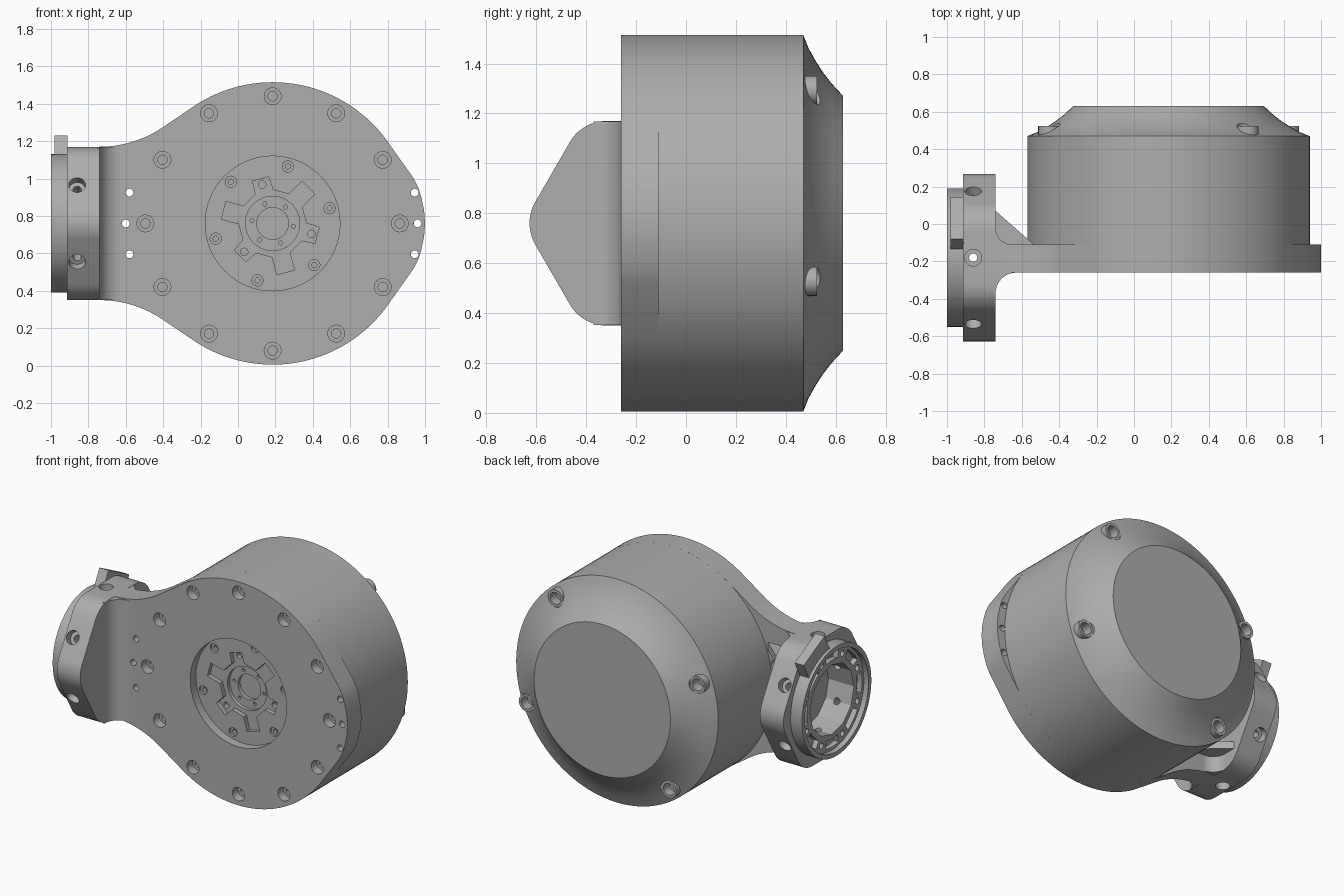
import bpy, bmesh
from math import sin, cos, pi, radians, sqrt
from mathutils import Matrix

if "Cube" in bpy.data.objects:
    bpy.data.objects.remove(bpy.data.objects["Cube"])

metal = bpy.data.materials.new("grey metal")
metal.use_nodes = True
grey = (0.42, 0.42, 0.42, 1)
metal.diffuse_color = grey
metal.node_tree.nodes["Principled BSDF"].inputs["Base Color"].default_value = grey

# Local frames: drive axis along y, flange axis along x
DRIVE = Matrix(((1, 0, 0, 0.185), (0, 0, 1, 0), (0, 1, 0, 0.76), (0, 0, 0, 1)))
FLANGE = Matrix(((0, 0, 1, 0), (1, 0, 0, -0.18), (0, 1, 0, 0.76), (0, 0, 0, 1)))


def polar(r, a):
    return r * cos(a), r * sin(a)


def circle(r, n=24, at=(0, 0)):
    return [(at[0] + r * cos(2 * pi * i / n), at[1] + r * sin(2 * pi * i / n)) for i in range(n)]


def arc(r, a, b, n, at=(0, 0)):
    steps = [radians(a + (b - a) * i / n) for i in range(n + 1)]
    return [(at[0] + r * cos(t), at[1] + r * sin(t)) for t in steps]


def loft(bm, rings, frame):
    """Closed solid through rings of (outline, height)."""
    loops = [[bm.verts.new(frame @ Matrix.Translation((x, y, h)).translation) for x, y in pts]
             for pts, h in rings]
    n = len(loops[0])
    for lo, hi in zip(loops, loops[1:]):
        for i in range(n):
            j = (i + 1) % n
            bm.faces.new((lo[i], lo[j], hi[j], hi[i]))
    bm.faces.new(loops[0][::-1])
    bm.faces.new(loops[-1])


def prism(bm, pts, h0, h1, frame=DRIVE):
    loft(bm, [(pts, h0), (pts, h1)], frame)


def lathe(bm, profile, frame=DRIVE, n=24, at=(0, 0)):
    loft(bm, [(circle(r, n, at), h) for r, h in profile], frame)


def finish(name, bm):
    bmesh.ops.recalc_face_normals(bm, faces=bm.faces)
    mesh = bpy.data.meshes.new(name)
    bm.to_mesh(mesh)
    bm.free()
    mesh.materials.append(metal)
    obj = bpy.data.objects.new(name, mesh)
    bpy.context.collection.objects.link(obj)
    return obj


def activate(obj):
    bpy.ops.object.select_all(action='DESELECT')
    obj.select_set(True)
    bpy.context.view_layer.objects.active = obj


def cut(obj, bm):
    cutter = finish("cutter", bm)
    cutter.hide_render = True
    mod = obj.modifiers.new("cut", 'BOOLEAN')
    mod.operation, mod.solver, mod.object = 'DIFFERENCE', 'EXACT', cutter
    activate(obj)
    bpy.ops.object.modifier_apply(modifier=mod.name)
    bpy.data.objects.remove(cutter)


def smooth(obj):
    activate(obj)
    bpy.ops.object.shade_smooth_by_angle(angle=radians(28))


# Motor housing with a hollow-curved rear cover
boss_spots = [polar(0.68, radians(a)) for a in (51.5, 160, 231.5, 340)]
bm = bmesh.new()
lathe(bm, [(0.755, -0.112), (0.755, 0.47), (0.70, 0.492), (0.65, 0.52), (0.605, 0.549),
           (0.56, 0.584), (0.51, 0.63)], n=96)
housing = finish("motor_housing", bm)
bm = bmesh.new()
for spot in boss_spots:
    lathe(bm, [(0.058, 0.44), (0.058, 0.7)], at=spot)
cut(housing, bm)
smooth(housing)

# Screw bosses on the rear cover
bm = bmesh.new()
for spot in boss_spots:
    lathe(bm, [(0.058, 0.43), (0.058, 0.525), (0.04, 0.525), (0.04, 0.46)], at=spot)
smooth(finish("cover_bosses", bm))

# Front plate: disc with a blunt right tip and a flared neck on the left
half = [(0.815, 0), (0.81, 0.07), (0.795, 0.14), (0.78, 0.19), (0.755, 0.24)]
half += arc(0.755, 35, 124, 40)
half += arc(0.6, -56, -90, 12, at=(-0.925, 1.01)) + [(-0.96, 0.41)]
bm = bmesh.new()
prism(bm, half + [(x, -y) for x, y in half[:0:-1]], -0.26, -0.11)
plate = finish("front_plate", bm)

# Centre recess, bolt counterbores and dowel holes
bm = bmesh.new()
lathe(bm, [(0.36, -0.4), (0.36, -0.2)], n=64)
for i in range(12):
    lathe(bm, [(0.045, -0.4), (0.045, -0.2), (0.025, -0.2), (0.025, -0.14)],
          at=polar(0.68, i * pi / 6))
for x, z in ((0.775, 0), (0.76, 0.165), (0.76, -0.165), (-0.785, 0), (-0.765, 0.165), (-0.765, -0.165)):
    lathe(bm, [(0.021, -0.4), (0.021, 0)], at=(x, z), n=16)
cut(plate, bm)

# Six-armed pocket and the screws round it
star = []
for i in range(6):
    a = radians(45 + 60 * i)
    tip = 0.25 if i % 2 else 0.275
    star += [polar(r, a + s) for r, s in ((0.18, -0.27), (tip, -0.18), (tip, 0.18), (0.18, 0.27))]
bm = bmesh.new()
prism(bm, star, -0.3, -0.17)
for i in range(6):
    lathe(bm, [(0.03, -0.3), (0.03, -0.185), (0.014, -0.185), (0.014, -0.16)],
          at=polar(0.315, radians(15 + 60 * i)))
cut(plate, bm)

# Hub bore, arm holes, then centre bore and pin holes
bm = bmesh.new()
lathe(bm, [(0.145, -0.3), (0.145, -0.145)], n=48)
for i in range(3):
    lathe(bm, [(0.02, -0.3), (0.02, -0.14)], at=polar(0.215, radians(105 + 120 * i)))
cut(plate, bm)
bm = bmesh.new()
lathe(bm, [(0.085, -0.3), (0.085, -0.12)], n=48)
for i in range(6):
    lathe(bm, [(0.011, -0.3), (0.011, -0.13)], at=polar(0.112, radians(52 + 60 * i)), n=12)
cut(plate, bm)
smooth(plate)

# Rounded hexagonal side flange
corner = 0.17
outline = []
for i in range(6):
    reach = (0.41 - corner) / cos(pi / 6)
    outline += arc(corner, 60 * i - 30, 60 * i + 30, 10, at=polar(reach, radians(60 * i)))
bm = bmesh.new()
prism(bm, outline, -0.915, -0.74, FLANGE)
flange = finish("side_flange", bm)

# Bore and six radial counterbored screw holes
bm = bmesh.new()
prism(bm, circle(0.235, 12), -1.1, -0.775, FLANGE)
cut(flange, bm)
bm = bmesh.new()
for i in range(6):
    turn = Matrix.Rotation(radians(30 + 60 * i), 4, 'Z') @ Matrix.Rotation(pi / 2, 4, 'Y')
    lathe(bm, [(0.022, 0.17), (0.022, 0.36), (0.045, 0.36), (0.045, 0.6)],
          FLANGE @ Matrix.Translation((0, 0, -0.86)) @ turn)
lathe(bm, [(0.02, -0.8), (0.02, -0.755)], FLANGE, n=16)
cut(flange, bm)
smooth(flange)

# Coupling ring with stepped face, arc slots and screw holes
bm = bmesh.new()
lathe(bm, [(0.37, -0.91), (0.37, -1.0), (0.34, -1.0), (0.34, -0.965)], FLANGE, n=72)
ring = finish("coupling_ring", bm)
bm = bmesh.new()
prism(bm, circle(0.235, 12), -1.1, -0.8, FLANGE)
for i in range(8):
    a = 45 * i
    prism(bm, arc(0.32, a - 13, a + 13, 6) + arc(0.265, a + 13, a - 13, 6), -1.1, -0.93, FLANGE)
    lathe(bm, [(0.02, -1.1), (0.02, -0.94)], FLANGE, n=12, at=polar(0.292, radians(a + 22.5)))
cut(ring, bm)
smooth(ring)

# Index tab standing out from the ring
bm = bmesh.new()
tab_frame = FLANGE @ Matrix.Rotation(radians(-27), 4, 'Z')
prism(bm, [(-0.125, 0.345), (0.125, 0.345), (0.125, 0.465), (-0.125, 0.465)], -0.98, -0.912, tab_frame)
finish("index_tab", bm)

# Concave fillets between flange and plate, front and back
WORLD = Matrix.Identity(4)
bm = bmesh.new()
front = arc(0.11, 180, 90, 10, at=(-0.63, -0.37)) + [(-0.63, -0.25), (-0.75, -0.25), (-0.75, -0.37)]
prism(bm, front, 0.352, 1.168, WORLD)
back = arc(0.09, 180, 270, 10, at=(-0.65, -0.02)) + [(-0.65, -0.12), (-0.75, -0.12), (-0.75, -0.02)]
prism(bm, back, 0.352, 1.168, WORLD)
smooth(finish("neck_fillets", bm))

# Triangular gussets behind the neck
bm = bmesh.new()
for z in (0.46, 1.01):
    prism(bm, [(-0.75, 0.07), (-0.74, 0.07), (-0.54, -0.105), (-0.54, -0.12), (-0.75, -0.12)],
          z, z + 0.05, WORLD)
finish("neck_gussets", bm)
